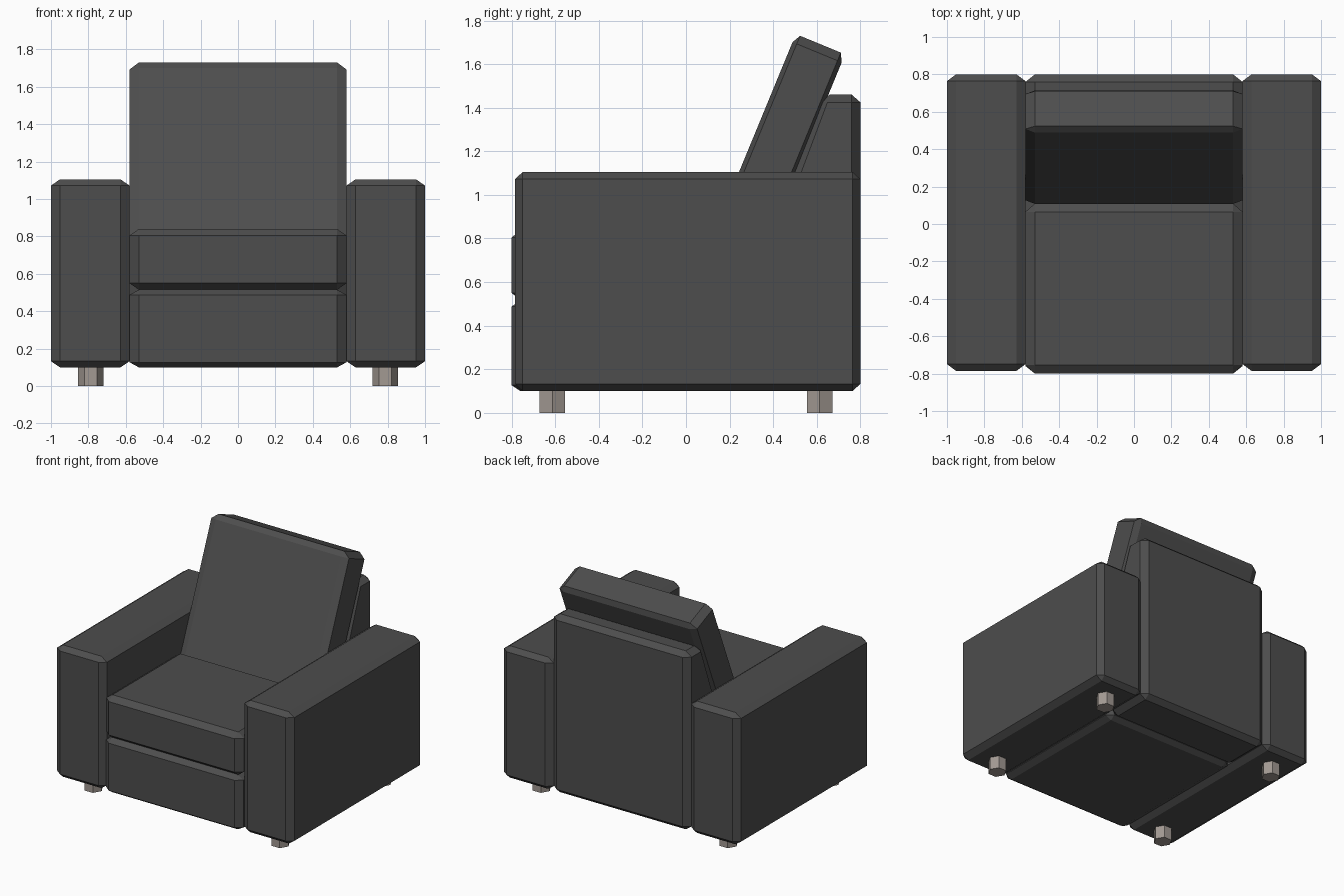
import bpy, bmesh, math
from mathutils import Matrix, Vector

cube = bpy.data.objects.get("Cube")
if cube:
    bpy.data.objects.remove(cube, do_unlink=True)


def material(name, rgb):
    mat = bpy.data.materials.new(name)
    mat.use_nodes = True
    mat.diffuse_color = (*rgb, 1)
    mat.node_tree.nodes["Principled BSDF"].inputs["Base Color"].default_value = (*rgb, 1)
    return mat


fabric = material("charcoal fabric", (0.075, 0.075, 0.075))
metal = material("warm grey leg", (0.36, 0.32, 0.29))


def finish(name, bm, mat):
    mesh = bpy.data.meshes.new(name)
    bmesh.ops.recalc_face_normals(bm, faces=bm.faces)
    bm.to_mesh(mesh)
    bm.free()
    mesh.materials.append(mat)
    obj = bpy.data.objects.new(name, mesh)
    bpy.context.collection.objects.link(obj)
    return obj


def chamfer(bm, cut):
    """Chamfer every edge, with a separate width along each axis."""
    cut = Vector(cut)
    bmesh.ops.scale(bm, verts=bm.verts, vec=[1 / c for c in cut])
    bmesh.ops.bevel(bm, geom=bm.edges[:], offset=1, offset_type='OFFSET',
                    segments=1, profile=0.5, affect='EDGES')
    bmesh.ops.scale(bm, verts=bm.verts, vec=cut)


def block(name, low, high, cut):
    low, high = Vector(low), Vector(high)
    bm = bmesh.new()
    bmesh.ops.create_cube(bm, size=1)
    bmesh.ops.scale(bm, verts=bm.verts, vec=high - low)
    chamfer(bm, cut)
    bmesh.ops.translate(bm, verts=bm.verts, vec=(low + high) / 2)
    return finish(name, bm, fabric)


half = 0.58  # half width between the arms

# Base and seat cushion
block("base", (-half, -0.8, 0.1), (half, 0.41, 0.515), (0.05, 0.04, 0.027))
block("seat_cushion", (-half, -0.8, 0.515), (half, 0.11, 0.84), (0.05, 0.045, 0.035))

# Back frame: upright behind, sloping in front
bm = bmesh.new()
profile = [(0.41, 0.1), (0.41, 0.9), (0.62, 1.46), (0.8, 1.46), (0.8, 0.1)]
side = bm.faces.new([bm.verts.new((-half, y, z)) for y, z in profile])
extruded = bmesh.ops.extrude_face_region(bm, geom=[side])["geom"]
bmesh.ops.translate(bm, vec=(2 * half, 0, 0),
                    verts=[v for v in extruded if isinstance(v, bmesh.types.BMVert)])
bmesh.ops.recalc_face_normals(bm, faces=bm.faces)
chamfer(bm, (0.05, 0.04, 0.035))
finish("back_frame", bm, fabric)

# Leaning back cushion
cushion = block("back_cushion", (-half, -0.122, -0.54), (half, 0.122, 0.54),
                (0.05, 0.021, 0.04))
cushion.data.transform(Matrix.Translation((0, 0.411, 1.192))
                       @ Matrix.Rotation(math.radians(-22.4), 4, 'X'))

# Arms, each with a front and a back six-sided leg
for label, s in (("left", 1), ("right", -1)):
    xs = sorted((s * half, s * 1.0))
    block(label + "_arm", (xs[0], -0.785, 0.1), (xs[1], 0.8, 1.105), (0.048, 0.036, 0.033))
    for place, y in (("front", -0.613), ("back", 0.613)):
        bm = bmesh.new()
        bmesh.ops.create_cone(bm, cap_ends=True, segments=6, radius1=0.068,
                              radius2=0.068, depth=0.11)
        turn = Matrix.Rotation(math.radians(30), 4, 'Z')
        if max(v.co.x for v in bm.verts) < 0.065:  # point a corner sideways
            bmesh.ops.transform(bm, matrix=turn, verts=bm.verts)
        bmesh.ops.translate(bm, verts=bm.verts, vec=(s * 0.788, y, 0.055))
        finish(f"{label}_{place}_leg", bm, metal)
